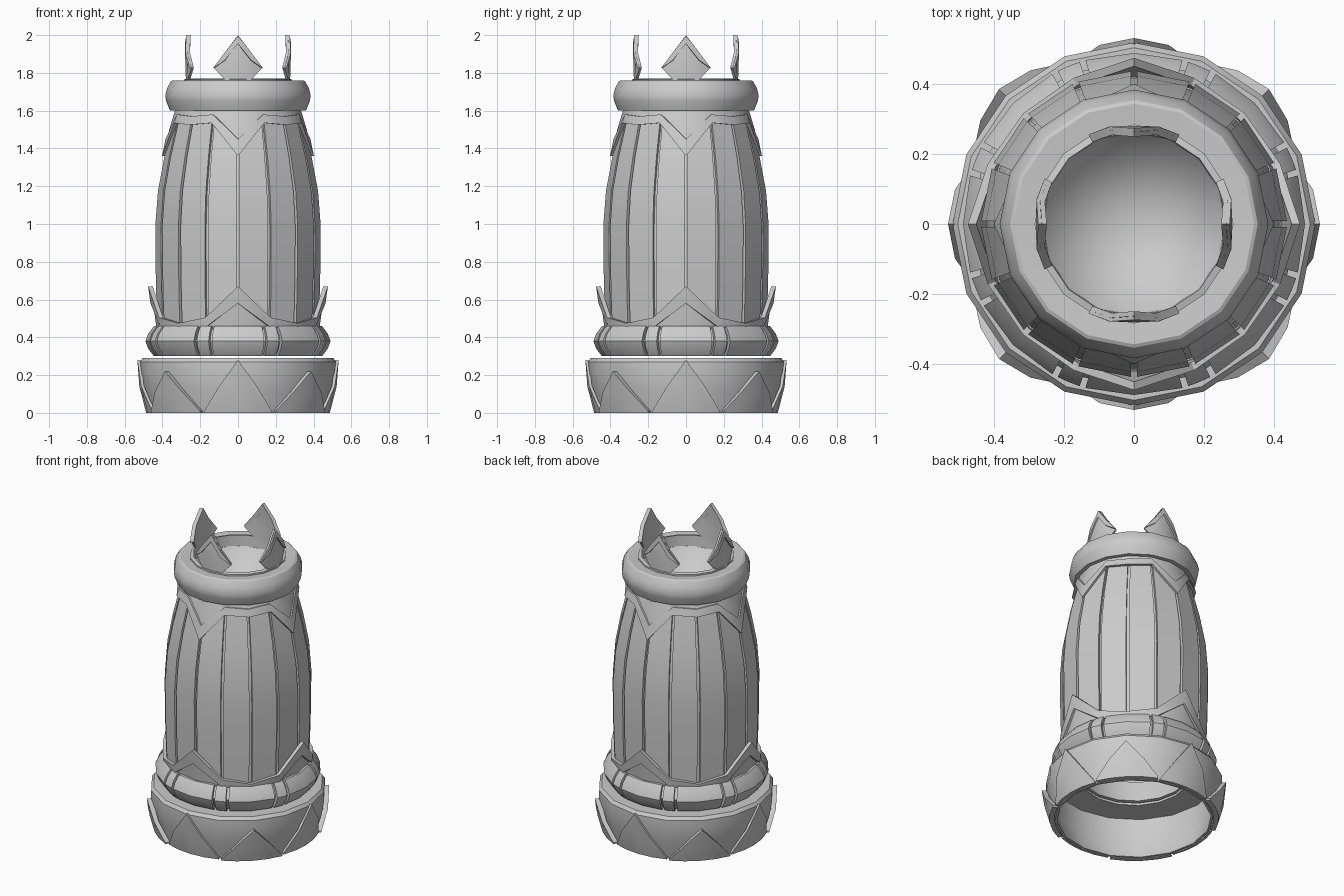
import bpy, bmesh
from math import sin, cos, radians

if "Cube" in bpy.data.objects:
    bpy.data.objects.remove(bpy.data.objects["Cube"])

stone = bpy.data.materials.new("grey stone")
stone.use_nodes = True
GREY = (0.6, 0.6, 0.6, 1)
stone.diffuse_color = GREY
stone.node_tree.nodes["Principled BSDF"].inputs["Base Color"].default_value = GREY


def ramp(x, pts):
    """Piecewise linear lookup in a list of (x, value)."""
    if x <= pts[0][0]:
        return pts[0][1]
    for (x0, y0), (x1, y1) in zip(pts, pts[1:]):
        if x <= x1:
            return y0 + (y1 - y0) * (x - x0) / (x1 - x0)
    return pts[-1][1]


def polar(r, deg, z):
    # zero degrees is the front, positive turns towards +x
    return (r * sin(radians(deg)), -r * cos(radians(deg)), z)


def finish(name, bm):
    bmesh.ops.remove_doubles(bm, verts=bm.verts, dist=0.0003)
    bmesh.ops.recalc_face_normals(bm, faces=bm.faces)
    mesh = bpy.data.meshes.new(name)
    bm.to_mesh(mesh)
    bm.free()
    mesh.materials.append(stone)
    obj = bpy.data.objects.new(name, mesh)
    bpy.context.collection.objects.link(obj)
    bpy.ops.object.select_all(action='DESELECT')
    obj.select_set(True)
    bpy.context.view_layer.objects.active = obj
    bpy.ops.object.shade_smooth_by_angle(angle=radians(30))


def lattice(bm, columns, wrap):
    """Bridge closed loops of points, capping both ends unless they wrap."""
    cols = [[bm.verts.new(p) for p in col] for col in columns]
    n = len(cols[0])
    pairs = list(zip(cols, cols[1:])) + ([(cols[-1], cols[0])] if wrap else [])
    for a, b in pairs:
        for i in range(n):
            j = (i + 1) % n
            bm.faces.new((a[i], b[i], b[j], a[j]))
    if not wrap:
        half = n // 2
        for col in (cols[0], cols[-1]):
            for i in range(half - 1):
                bm.faces.new((col[i], col[i + 1], col[n - 2 - i], col[n - 1 - i]))


def ring(name, profile, sides=16):
    """Turn a closed (radius, z) section around the axis."""
    bm = bmesh.new()
    step = 360 / sides
    lattice(bm, [[polar(r, k * step, z) for r, z in profile] for k in range(sides)], True)
    finish(name, bm)


def slabs(name, centres, offsets, low, high, radius, thick, rows=1, wrap=False):
    """Curved plates following a radius profile, between two height rules."""
    bm = bmesh.new()
    for c in centres:
        columns = []
        for d in offsets:
            zs = [low(d) + (high(d) - low(d)) * i / rows for i in range(rows + 1)]
            inner = [polar(ramp(z, radius), c + d, z) for z in zs]
            outer = [polar(ramp(z, radius) + thick, c + d, z) for z in zs]
            columns.append(inner + outer[::-1])
        lattice(bm, columns, wrap)
    finish(name, bm)


def level(z):
    return lambda d: z


def from_axis(d):
    return abs((d + 45) % 90 - 45)


AXES = [k * 90 for k in range(4)]
DIAGONALS = [a + 45 for a in AXES]
EIGHTHS = [k * 45 for k in range(8)]
FACETS = [k * 22.5 for k in range(16)]

# Base ring, hollow underneath
ring("base", [(0.47, 0), (0.505, 0.12), (0.52, 0.21), (0.52, 0.27), (0.505, 0.29),
              (0.32, 0.29), (0.32, 0.275), (0.49, 0.275), (0.49, 0.12), (0.455, 0)])

# Pointed plates around the base
base_slope = [(0, 0.47), (0.12, 0.503), (0.21, 0.517), (0.28, 0.517)]
for name, centres, peak, thick in (("base_tall_points", AXES, 0.28, 0.016),
                                   ("base_short_points", DIAGONALS, 0.22, 0.03)):
    slabs(name, centres, (-21.5, -11, 0, 11, 21.5), level(0),
          lambda d, p=peak: 0.01 + (p - 0.01) * (1 - abs(d) / 21.5),
          base_slope, thick, rows=2)

# Belt: recessed core, long segments and small blocks between them
ring("belt_core", [(0.425, 0.305), (0.468, 0.38), (0.425, 0.455), (0.36, 0.455), (0.32, 0.305)])
belt_curve = [(0.3, 0.42), (0.34, 0.45), (0.38, 0.465), (0.42, 0.45), (0.46, 0.42)]
slabs("belt_segments", EIGHTHS, (-16.5, 0, 16.5), level(0.3), level(0.46),
      belt_curve, 0.025, rows=4)
slabs("belt_blocks", [a + 22.5 for a in EIGHTHS], (-4, 0, 4), level(0.3), level(0.46),
      belt_curve, 0.025, rows=4)

# Body core with the neck and the bowl inside the top
ring("body_core", [(0.405, 0.43), (0.415, 0.7), (0.418, 1.0), (0.402, 1.2), (0.37, 1.36),
                   (0.325, 1.54), (0.32, 1.62), (0.285, 1.7), (0.285, 1.765), (0.265, 1.77),
                   (0.262, 1.7), (0, 1.35), (0, 1.33), (0.3, 1.56), (0.355, 1.34),
                   (0.39, 1.0), (0.38, 0.43)])

# Staves, one on each facet of the body
body_curve = [(0.44, 0.408), (0.65, 0.416), (0.85, 0.42), (1.0, 0.42), (1.2, 0.404),
              (1.36, 0.371), (1.54, 0.326)]
slabs("staves", [a + 11.25 for a in FACETS], (-10.1, 10.1), level(0.44), level(1.54),
      body_curve, 0.018, rows=6)

# Lower coronet leaning away from the body
def coronet_top(d):
    return ramp(from_axis(d), [(0, 0.67), (22.5, 0.505), (45, 0.475)])


def coronet_trim(d):
    return max(0.44, coronet_top(d) - ramp(from_axis(d), [(0, 0.09), (22.5, 0.05)]))


lean = [(0.44, 0.42), (0.67, 0.452)]
slabs("lower_coronet", [0], FACETS, level(0.44), lambda d: coronet_top(d) - 0.02,
      lean, 0.01, wrap=True)
slabs("lower_coronet_trim", [0], FACETS, coronet_trim, coronet_top, lean, 0.024, wrap=True)

# Upper mantle with four hanging points
def mantle_edge(d):
    return ramp(from_axis(d), [(0, 1.36), (22.5, 1.535), (45, 1.525)])


mantle_curve = [(1.36, 0.375), (1.53, 0.34), (1.62, 0.31)]
slabs("mantle", [0], FACETS, lambda d: mantle_edge(d) + 0.015, level(1.62),
      mantle_curve, 0.018, rows=2, wrap=True)
slabs("mantle_trim", [0], FACETS, mantle_edge,
      lambda d: mantle_edge(d) + ramp(from_axis(d), [(0, 0.09), (22.5, 0.045)]),
      mantle_curve, 0.027, wrap=True)

# Collar
ring("collar", [(0.325, 1.6), (0.36, 1.6), (0.38, 1.65), (0.385, 1.68), (0.375, 1.72),
                (0.355, 1.755), (0.345, 1.76), (0.28, 1.755), (0.28, 1.62)])

# Crown points
def point_top(d):
    return 2.0 - 0.17 * abs(d) / 27


def point_foot(d):
    return ramp(abs(d), [(0, 1.75), (14, 1.76), (27, 1.825)])


point_curve = [(1.75, 0.262), (1.9, 0.265), (2.0, 0.25)]
point_span = (-27, -14, 0, 14, 27)
slabs("crown_points", AXES, point_span, point_foot, point_top, point_curve, 0.014, rows=3)
slabs("crown_point_trim", AXES, point_span, lambda d: max(point_foot(d), point_top(d) - 0.045),
      lambda d: point_top(d) - 0.003, point_curve, 0.024)
